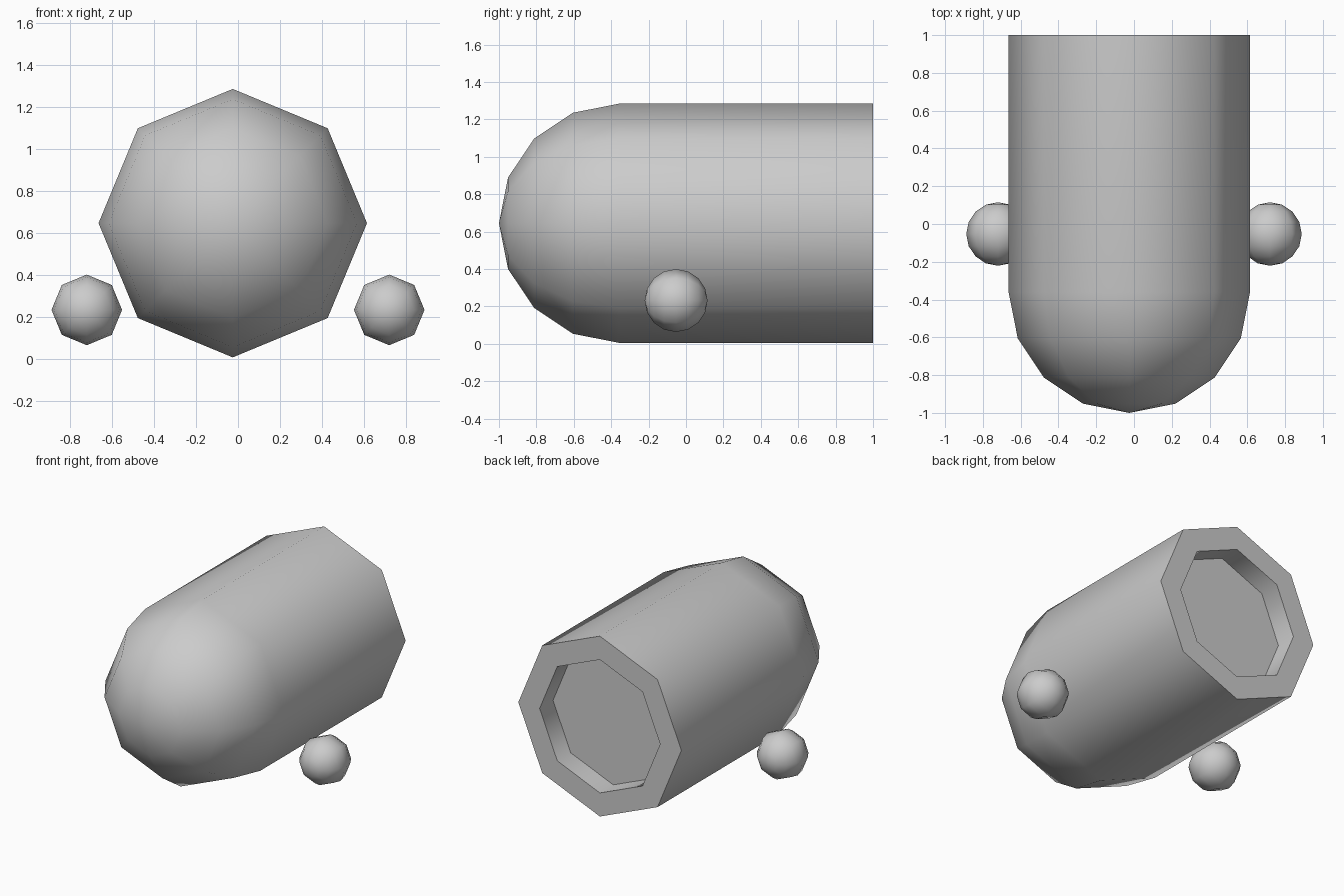
import bpy, bmesh
from math import sin, cos, pi, radians

if "Cube" in bpy.data.objects:
    bpy.data.objects.remove(bpy.data.objects["Cube"])

SIDES = 8


def lathe_y(name, profile, loc):
    """Revolve (radius, y) points around the y axis; ends with radius 0 become poles."""
    bm = bmesh.new()
    rings = []
    for r, y in profile:
        if r < 1e-5:
            rings.append([bm.verts.new((0, y, 0))] * SIDES)
        else:
            rings.append([bm.verts.new((r * cos(2 * pi * i / SIDES), y, r * sin(2 * pi * i / SIDES)))
                          for i in range(SIDES)])
    for a, b in zip(rings, rings[1:]):
        for i in range(SIDES):
            j = (i + 1) % SIDES
            bm.faces.new(list(dict.fromkeys((a[i], a[j], b[j], b[i]))))
    if profile[-1][0] > 1e-5:
        bm.faces.new(rings[-1])
    bmesh.ops.recalc_face_normals(bm, faces=bm.faces)
    me = bpy.data.meshes.new(name)
    bm.to_mesh(me)
    bm.free()
    ob = bpy.data.objects.new(name, me)
    bpy.context.collection.objects.link(ob)
    ob.location = loc
    bpy.ops.object.select_all(action='DESELECT')
    ob.select_set(True)
    bpy.context.view_layer.objects.active = ob
    bpy.ops.object.shade_smooth_by_angle(angle=radians(60))
    return ob


def arc(radius, steps, centre=0.0):
    """Points on a circle from the front pole, 22.5 degrees apart."""
    return [(radius * sin(k * pi / 8), centre - radius * cos(k * pi / 8)) for k in range(steps + 1)]


# Body: rounded nose, straight barrel, recessed rear opening
R = 0.639
body = arc(R, 4, -1 + R) + [(R, 1.0), (0.472, 1.0), (0.472, 0.85)]
lathe_y("body", body, (-0.025, 0, 0.645))

# Small balls on both sides
for side, label in ((-1, "left"), (1, "right")):
    lathe_y("side_ball_" + label, arc(0.168, 8), (side * 0.72, -0.053, 0.232))
